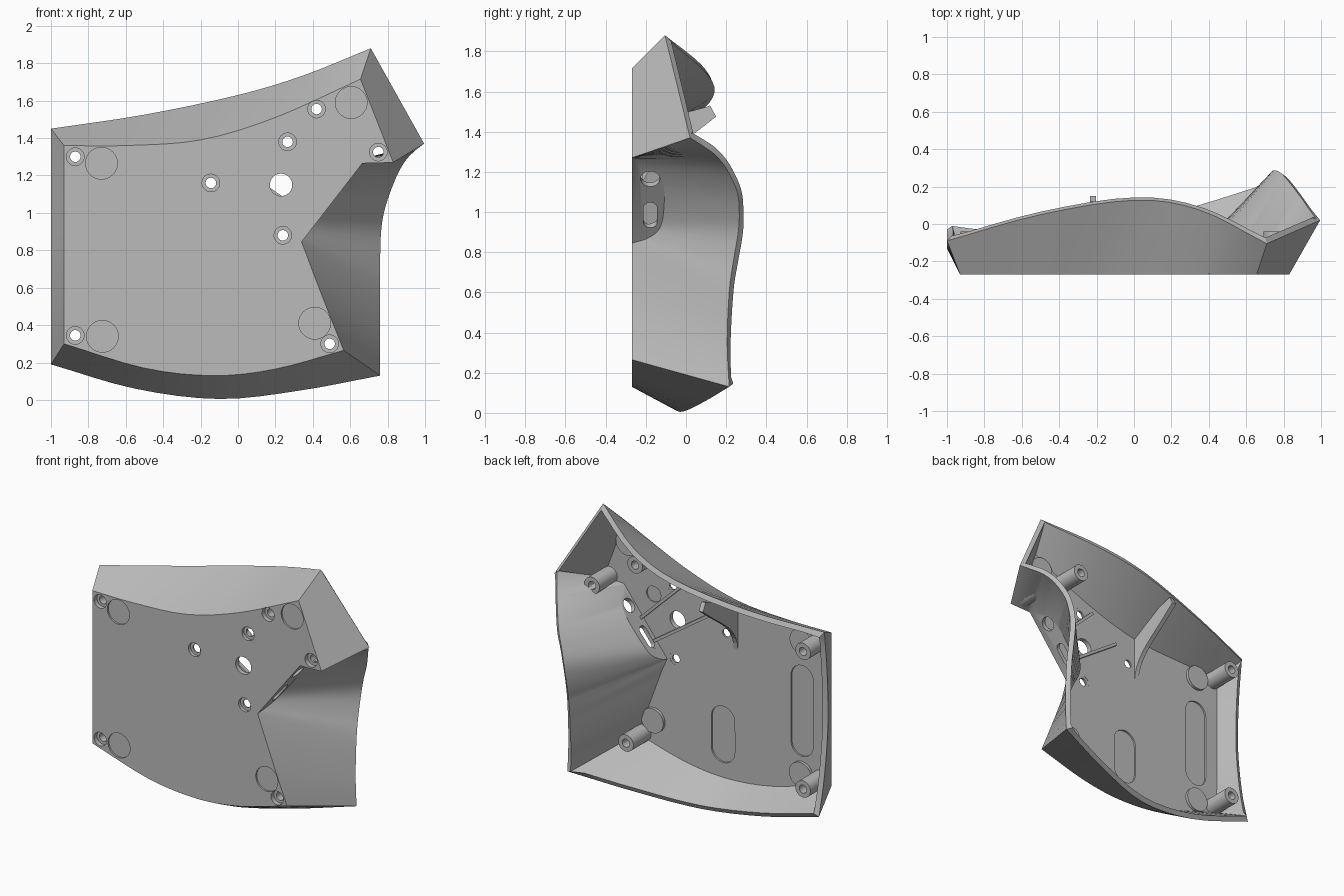
import bpy, bmesh, math
from mathutils import Vector, Matrix

cube = bpy.data.objects.get("Cube")
if cube:
    bpy.data.objects.remove(cube)

FRONT, WALL = -0.27, 0.035
INNER = FRONT + WALL

grey = bpy.data.materials.new("light_grey_plastic")
grey.use_nodes = True
grey.diffuse_color = (0.5, 0.5, 0.5, 1)
grey.node_tree.nodes["Principled BSDF"].inputs["Base Color"].default_value = (0.5, 0.5, 0.5, 1)


def make(name, bm, recalc=True):
    if recalc:
        bmesh.ops.recalc_face_normals(bm, faces=bm.faces[:])
    mesh = bpy.data.meshes.new(name)
    bm.to_mesh(mesh)
    bm.free()
    obj = bpy.data.objects.new(name, mesh)
    bpy.context.collection.objects.link(obj)
    mesh.materials.append(grey)
    return obj


def activate(obj):
    bpy.ops.object.select_all(action='DESELECT')
    obj.select_set(True)
    bpy.context.view_layer.objects.active = obj


def smooth(obj):
    activate(obj)
    bpy.ops.object.shade_smooth_by_angle(angle=math.radians(30))


def spline(points, n=4):
    """Smooth curve through the points, n steps per span."""
    p = [Vector(q) for q in points]
    p = [2 * p[0] - p[1]] + p + [2 * p[-1] - p[-2]]
    out = []
    for a, b, c, d in zip(p, p[1:], p[2:], p[3:]):
        for i in range(n):
            t = i / n
            out.append(0.5 * (2 * b + (c - a) * t + (2 * a - 5 * b + 4 * c - d) * t * t
                              + (3 * b - a - 3 * c + d) * t ** 3))
    return out + [p[-2]]


def flat(*xz):
    return [(x, FRONT, z) for x, z in xz]


def prism(bm, outline, a, b):
    """Solid between two copies of a closed outline, shifted by a and b."""
    lo = [bm.verts.new(Vector(p) + a) for p in outline]
    hi = [bm.verts.new(Vector(p) + b) for p in outline]
    bm.faces.new(lo)
    bm.faces.new(hi[::-1])
    for i in range(len(lo)):
        j = (i + 1) % len(lo)
        bm.faces.new((lo[i], hi[i], hi[j], lo[j]))


def stadium(center, u, v, r, half=0, n=16):
    """Circle, or a slot stretched by half along u."""
    c, u, v = Vector(center), Vector(u), Vector(v)
    pts = []
    for side in (0, 1):
        for i in range(n + (half > 0)):
            t = math.pi * (i / n + side)
            pts.append(c + u * (math.sin(t) * r + (half if side == 0 else -half)) + v * math.cos(t) * r)
    return pts


def y_stadium(bm, x, z, r, y0, y1, half=0):
    prism(bm, stadium((x, 0, z), (0, 0, 1), (1, 0, 0), r, half), Vector((0, y0, 0)), Vector((0, y1, 0)))


# Edge curves of the shell: the front outline and the flared rear rim, matched point for point
top_f = spline(flat((-.93, 1.36), (-.6, 1.36), (-.2, 1.39), (.2, 1.51), (.655, 1.715)))
top_r = spline([(-1, -.09, 1.45), (-.5, .05, 1.525), (0, .127, 1.63), (.35, .075, 1.735), (.71, -.105, 1.88)])
panel_zy = [(1.265, -.27), (1.225, -.16), (1.14, -.113), (1.02, -.11), (.92, -.13), (.87, -.19), (.845, -.27)]
panel = spline([(.34 + (z - .845) * .774, y, z) for z, y in panel_zy])
notch_f = (spline(flat((.83, 1.27), (.75, 1.267), (.665, 1.265)))[:-1] + panel
           + spline(flat((.34, .845), (.45, .555), (.565, .265)))[1:])
notch_r = spline([(.995, .02, 1.37), (.95, .075, 1.335), (.90, .145, 1.285), (.855, .205, 1.21),
                  (.81, .255, 1.1), (.78, .265, 1.0), (.765, .26, .9), (.76, .235, .75),
                  (.76, .215, .6), (.76, .205, .35), (.76, .215, .13)])
bot_f = spline(flat((.565, .265), (.2, .165), (-.13, .13), (-.5, .17), (-.93, .30)))
bot_r = spline([(.76, .215, .13), (.33, .08, .05), (-.1, -.03, .005), (-.55, -.065, .06), (-1, -.03, .19)])
left_r = spline([(-1, -.03, .19), (-1, -.09, .45), (-1, -.13, .8), (-1, -.12, 1.15), (-1, -.09, 1.45)])
left_f = [Vector((-.93, FRONT, .30 + 1.06 * i / 16)) for i in range(17)]
front = top_f + notch_f + bot_f[1:] + left_f[1:-1]
rear = top_r + notch_r + bot_r[1:] + left_r[1:-1]

# Shell skin: walls, flat front plate and the flat panel inside the notch
bm = bmesh.new()
fv = [bm.verts.new(p) for p in front]
rv = [bm.verts.new(p) for p in rear]
for i in range(len(fv)):
    j = (i + 1) % len(fv)
    bm.faces.new((fv[i], rv[i], rv[j], fv[j]))
start = len(top_f) + 8
panel_v = fv[start:start + len(panel)]
hidden = set(panel_v[1:-1])
bm.faces.new(panel_v)
plate = bm.faces.new([v for v in fv if v not in hidden])
bmesh.ops.recalc_face_normals(bm, faces=bm.faces[:])
plate.normal_update()
if plate.normal.y > 0:
    bmesh.ops.reverse_faces(bm, faces=bm.faces[:])
shell = make("shell", bm, recalc=False)
solid = shell.modifiers.new("thickness", 'SOLIDIFY')
solid.thickness, solid.offset, solid.use_even_offset = WALL, -1, True

# Openings and recesses
bosses = [(-.87, 1.30), (-.87, .345), (.49, .30), (.75, 1.325), (.42, 1.555)]
screw_holes = [(.265, 1.38), (-.145, 1.16), (.24, .88)]
feet = [(-.73, 1.265), (-.725, .34), (.41, .41), (.605, 1.59)]
bm = bmesh.new()
for x, z in bosses + screw_holes:
    y_stadium(bm, x, z, .047, FRONT - .03, INNER + .01)
y_stadium(bm, .23, 1.15, .06, FRONT - .03, INNER + .03)
for x, z in feet:
    y_stadium(bm, x, z, .085, FRONT - .03, FRONT + .012)
for x, z, r, half in [(-.727, .775, .085, .23), (-.12, .45, .09, .105), (.415, 1.28, .055, 0)]:
    y_stadium(bm, x, z, r, INNER - .012, INNER + .04, half)
along, normal = Vector((.612, 0, .79)), Vector((.79, 0, -.612))
for x, z, r, half in [(.588, 1.165, .048, 0), (.448, .985, .034, .045)]:
    prism(bm, stadium((x, -.178, z), along, (0, 1, 0), r, half), normal * -.07, normal * .07)
cutter = make("opening_cutter", bm)
cutter.hide_render = True
cutter.hide_set(True)
cut = shell.modifiers.new("openings", 'BOOLEAN')
cut.object, cut.operation, cut.solver, cut.use_self = cutter, 'DIFFERENCE', 'EXACT', True
activate(shell)
for name in ("thickness", "openings"):
    bpy.ops.object.modifier_apply(modifier=name)
bpy.data.objects.remove(cutter)
smooth(shell)


# Hollow screw bosses and thin collars in the screw holes
def collar(name, x, z, r, y0, y1, bore=.028, n=32):
    bm = bmesh.new()
    rings = [[bm.verts.new((x + q * math.cos(math.tau * i / n), y, z + q * math.sin(math.tau * i / n)))
              for i in range(n)] for q, y in ((r, y0), (r, y1), (bore, y1), (bore, y0))]
    for a, b in zip(rings, rings[1:] + rings[:1]):
        for i in range(n):
            j = (i + 1) % n
            bm.faces.new((a[i], a[j], b[j], b[i]))
    smooth(make(name, bm))


for i, (x, z) in enumerate(bosses):
    collar(f"screw_boss_{i + 1}", x, z, .058, INNER - .003, -.04)
for i, (x, z) in enumerate(screw_holes):
    collar(f"screw_collar_{i + 1}", x, z, .0475, INNER - .012, INNER)

# Raised backing discs behind the foot recesses
for i, (x, z) in enumerate(feet):
    bm = bmesh.new()
    y_stadium(bm, x, z, .085, INNER - .005, INNER + .02)
    smooth(make(f"foot_backing_{i + 1}", bm))

# Low ribs on the inside of the plate
for i, (a, b) in enumerate([((.5, 1.1), (.17, 1.42)), ((.40, .965), (-.03, 1.26))]):
    a, b = Vector((a[0], INNER, a[1])), Vector((b[0], INNER, b[1]))
    side = (b - a).cross(Vector((0, 1, 0))).normalized() * .01
    bm = bmesh.new()
    prism(bm, [a - side, b - side, b + side, a + side], Vector((0, -.005, 0)), Vector((0, .022, 0)))
    make(f"plate_rib_{i + 1}", bm)

# Curved bracket with a hooked tip under the top wall
edge = spline([(0, -.245, 1.0), (0, -.215, 1.15), (0, -.13, 1.26), (0, .02, 1.375), (0, .15, 1.475)])
bm = bmesh.new()
prism(bm, edge + [(0, .12, 1.53), (0, .09, 1.52), (0, -.02, 1.49), (0, -.245, 1.375)],
      Vector((-.235, 0, 0)), Vector((-.203, 0, 0)))
make("hook_bracket", bm)
